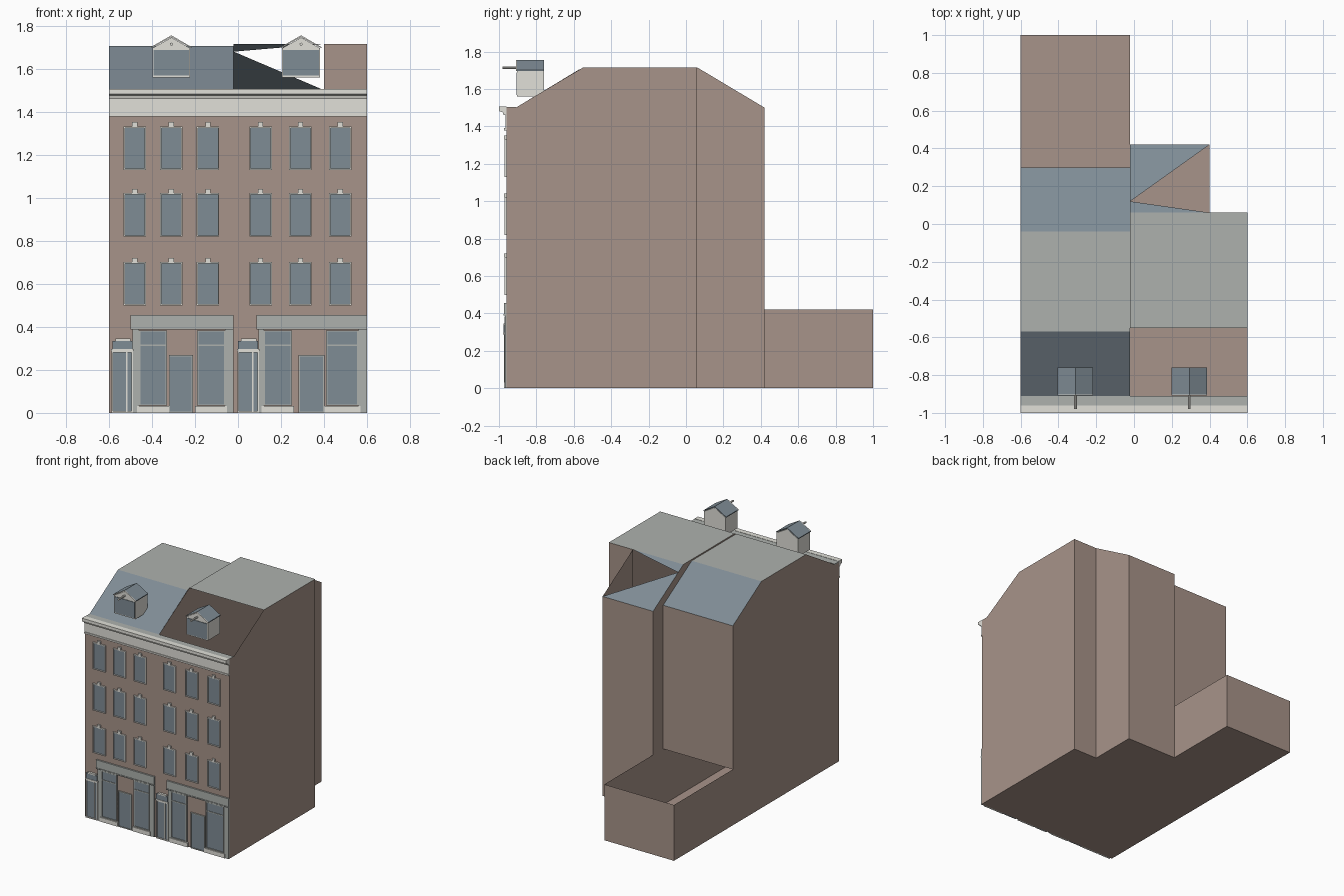
import bpy, bmesh, math
from mathutils import Matrix, Vector

cube = bpy.data.objects.get("Cube")
if cube:
    bpy.data.objects.remove(cube, do_unlink=True)


def material(name, srgb):
    col = [(c / 255) ** 2.2 for c in srgb] + [1]
    m = bpy.data.materials.new(name)
    m.use_nodes = True
    m.diffuse_color = col
    m.node_tree.nodes["Principled BSDF"].inputs["Base Color"].default_value = col
    return m


BRICK = material("brown brick", (166, 146, 136))
SLATE = material("blue grey slate", (126, 139, 148))
LEAD = material("grey roofing", (172, 176, 172))
TRIM = material("pale stone trim", (224, 223, 216))

L, M, R, X = -0.6, -0.02, 0.6, 0.4    # outer walls, party wall, rear wing wall
FRONT, EAVE, TOP = -0.96, 1.5, 1.715


def finish(name, bm, mat):
    me = bpy.data.meshes.new(name)
    bm.to_mesh(me)
    bm.free()
    ob = bpy.data.objects.new(name, me)
    me.materials.append(mat)
    bpy.context.collection.objects.link(ob)
    return ob


def sheet(name, mat, *polys):
    """Flat polygons given as lists of points."""
    bm = bmesh.new()
    for pts in polys:
        bm.faces.new([bm.verts.new(p) for p in pts])
    return finish(name, bm, mat)


def boxes(name, mat, *dims):
    """Boxes given as (x0, x1, y0, y1, z0, z1)."""
    bm = bmesh.new()
    for x0, x1, y0, y1, z0, z1 in dims:
        mid = Vector((x0 + x1, y0 + y1, z0 + z1)) / 2
        size = Matrix.Diagonal((x1 - x0, y1 - y0, z1 - z0, 1))
        bmesh.ops.create_cube(bm, size=1, matrix=Matrix.Translation(mid) @ size)
    return finish(name, bm, mat)


def extrude(name, mat, pts, vec):
    bm = bmesh.new()
    f = bm.faces.new([bm.verts.new(p) for p in pts])
    out = bmesh.ops.extrude_face_region(bm, geom=[f], use_keep_orig=True)["geom"]
    bmesh.ops.translate(bm, vec=vec, verts=[v for v in out if isinstance(v, bmesh.types.BMVert)])
    bmesh.ops.recalc_face_normals(bm, faces=bm.faces)
    return finish(name, bm, mat)


def side(x, profile, flip=False):
    pts = [(x, y, z) for y, z in profile]
    return pts[::-1] if flip else pts


def back(x0, x1, y, z0, z1):
    return [(x1, y, z0), (x0, y, z0), (x0, y, z1), (x1, y, z1)]


def frame(x0, x1, z0, z1, t, y0, y1):
    """Four bars around an opening."""
    return [(x0 - t, x0, y0, y1, z0 - t, z1 + t), (x1, x1 + t, y0, y1, z0 - t, z1 + t),
            (x0, x1, y0, y1, z0 - t, z0), (x0, x1, y0, y1, z1, z1 + t)]


# Brick shell
YARD, LOW, LBACK, LTOP = 1.0, 0.42, 0.30, 1.705
RIDGE, WING = 0.06, 0.42
front_edge = [(FRONT, 0), (FRONT, EAVE), (-0.91, EAVE)]
yard = [(YARD, LOW), (YARD, 0)]
sheet("facade_wall", BRICK, [(L, FRONT, 0), (R, FRONT, 0), (R, FRONT, EAVE), (L, FRONT, EAVE)])
sheet("left_side_wall", BRICK, side(L, front_edge + [
    (-0.57, LTOP), (-0.04, LTOP), (LBACK, EAVE), (LBACK, LOW)] + yard))
sheet("party_wall", BRICK, side(M, front_edge + [
    (-0.55, TOP), (RIDGE, TOP), (WING, EAVE), (WING, LOW)] + yard, True))
sheet("right_side_wall", BRICK, side(R, front_edge + [
    (-0.55, TOP), (RIDGE, TOP), (RIDGE, 0)], True))
sheet("wing_side_wall", BRICK, side(X, [(RIDGE, 0), (RIDGE, TOP), (WING, EAVE), (WING, 0)], True))
sheet("rear_walls", BRICK, back(L, M, LBACK, LOW, EAVE), back(M, X, WING, 0, EAVE),
      back(X, R, RIDGE, 0, TOP), back(L, M, YARD, 0, LOW))
sheet("ground_floor", BRICK, [(L, FRONT, 0), (L, YARD, 0), (M, YARD, 0), (M, WING, 0),
                              (X, WING, 0), (X, RIDGE, 0), (R, RIDGE, 0), (R, FRONT, 0)])

# Roofs: the right house has an open front slope and a partly open rear slope
sheet("flat_roofs", LEAD,
      [(L, -0.57, LTOP), (M, -0.57, LTOP), (M, -0.04, LTOP), (L, -0.04, LTOP)],
      [(M, -0.55, TOP), (R, -0.55, TOP), (R, RIDGE, TOP), (M, RIDGE, TOP)])
sheet("left_roof_slopes", SLATE,
      [(L, -0.91, EAVE), (M, -0.91, EAVE), (M, -0.57, LTOP), (L, -0.57, LTOP)],
      [(M, LBACK, EAVE), (L, LBACK, EAVE), (L, -0.04, LTOP), (M, -0.04, LTOP)])
notch = (M, 0.12, EAVE + (TOP - EAVE) * (WING - 0.12) / (WING - RIDGE))
sheet("wing_roof_slopes", SLATE,
      [(X, WING, EAVE), (M, WING, EAVE), notch],
      [notch, (M, RIDGE, TOP), (X, RIDGE, TOP)])

# Cornice, frieze and gutter
cornice = [(FRONT, 1.46), (-0.975, 1.46), (-0.98, 1.475), (-1.0, 1.482), (-1.0, 1.505), (FRONT, 1.505)]
extrude("cornice", TRIM, side(L, cornice), (R - L, 0, 0))
boxes("frieze", TRIM, (L, R, -0.966, FRONT, 1.385, 1.46))
boxes("frieze_moulding", TRIM, (L, R, -0.972, FRONT, 1.378, 1.39))
boxes("eave_gutter", LEAD, (L, R, FRONT, -0.91, 1.495, 1.503))

# Upper windows
for i, x in enumerate((-0.48, -0.31, -0.14, 0.105, 0.29, 0.475)):
    for j, z in enumerate((0.505, 0.825, 1.135)):
        tag = f"{i + 1}_{j + 1}"
        x0, x1, z1 = x - 0.046, x + 0.046, z + 0.19
        boxes("window_glass_" + tag, SLATE, (x0, x1, -0.963, FRONT, z, z1))
        boxes("window_frame_" + tag, TRIM, *frame(x0, x1, z, z1, 0.006, -0.97, FRONT))
        boxes("window_keystone_" + tag, TRIM,
              (x - 0.012, x + 0.012, -0.972, FRONT, z1 + 0.006, z1 + 0.026))

# Shopfronts: fascia ends, first pane, shop door, second pane, house door
shops = {
    "left": ((-0.5, M), (-0.46, -0.33), (-0.315, -0.215), (-0.19, -0.06), (-0.58, -0.495)),
    "right": ((0.085, R), (0.12, 0.25), (0.288, 0.395), (0.41, 0.56), (0.005, 0.09)),
}
for name, (fascia, pane_a, door, pane_b, house) in shops.items():
    f0, f1 = fascia
    boxes(name + "_shop_fascia", LEAD, (f0, f1, -0.972, FRONT, 0.395, 0.455),
          (f0, f1, -0.976, FRONT, 0.388, 0.396))
    boxes(name + "_shop_pilasters", LEAD, (f0 + 0.01, pane_a[0], -0.968, FRONT, 0, 0.39),
          (pane_b[1], f1, -0.968, FRONT, 0, 0.39))
    for k, (a, b) in enumerate((pane_a, pane_b)):
        boxes(f"{name}_shop_glass_{k + 1}", SLATE, (a, b, -0.965, FRONT, 0.035, 0.38))
        boxes(f"{name}_shop_glazing_bars_{k + 1}", LEAD,
              *frame(a + 0.006, b - 0.006, 0.04, 0.378, 0.006, -0.97, FRONT),
              (a, b, -0.969, FRONT, 0.31, 0.317))
        boxes(f"{name}_shop_plinth_{k + 1}", TRIM, (a - 0.01, b + 0.01, -0.973, FRONT, 0, 0.032))
    boxes(name + "_shop_door", SLATE, (*door, -0.966, FRONT, 0, 0.262))
    boxes(name + "_shop_door_frame", LEAD, *frame(*door, 0.006, 0.262, 0.006, -0.97, FRONT))
    h0, h1 = house
    boxes(name + "_house_door", SLATE, (h0, h1, -0.966, FRONT, 0, 0.285))
    boxes(name + "_house_door_frame", TRIM, *frame(h0, h1, 0.008, 0.28, 0.008, -0.973, FRONT),
          (h0 + 0.06, h0 + 0.066, -0.97, FRONT, 0, 0.28))
    boxes(name + "_house_door_hood", SLATE, (h0 - 0.004, h1 + 0.004, -0.975, FRONT, 0.295, 0.335))
    boxes(name + "_house_door_hood_trim", TRIM, (h0 - 0.01, h1 + 0.01, -0.978, FRONT, 0.288, 0.297),
          (h0 + 0.01, h1 - 0.005, -0.977, FRONT, 0.335, 0.345))

# Dormers
for name, x in (("left", -0.31), ("right", 0.293)):
    w, y0, y1, z0, ze, zr = 0.088, -0.903, -0.76, 1.56, 1.695, 1.745
    gable = [(x - w, y0, z0), (x + w, y0, z0), (x + w, y0, ze), (x, y0, zr), (x - w, y0, ze)]
    extrude(name + "_dormer_body", TRIM, gable, (0, y1 - y0, 0))
    boxes(name + "_dormer_glass", SLATE, (x - w + 0.005, x + w - 0.005, y0 - 0.004, y0, z0 + 0.008, ze - 0.008))
    roof = [(x - w - 0.006, y0, ze), (x, y0, zr + 0.002), (x + w + 0.006, y0, ze),
            (x + w + 0.006, y0, ze + 0.006), (x, y0, zr + 0.01), (x - w - 0.006, y0, ze + 0.006)]
    extrude(name + "_dormer_roof", SLATE, roof, (0, y1 - y0, 0))
    verge = [(px, y0 - 0.006, pz) for px, _, pz in roof]
    extrude(name + "_dormer_verge", TRIM, verge, (0, 0.006, 0))
    bm = bmesh.new()
    bmesh.ops.create_cone(bm, cap_ends=True, segments=8, radius1=0.007, radius2=0.007, depth=0.08,
                          matrix=Matrix.Translation((x, -0.94, 1.714)) @ Matrix.Rotation(math.pi / 2, 4, "X"))
    finish(name + "_dormer_hoist", bm, TRIM)
